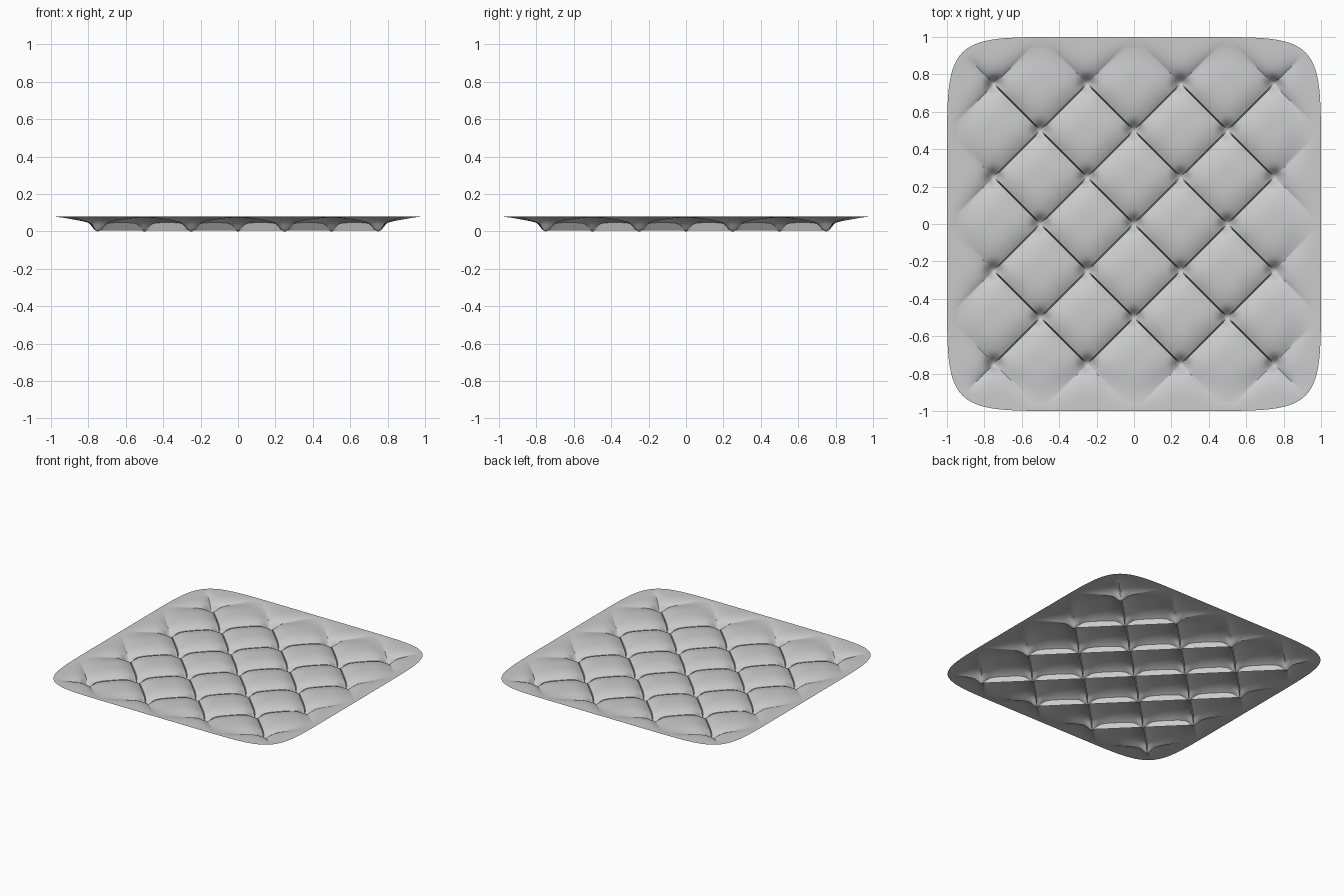
import bpy, bmesh, math

if "Cube" in bpy.data.objects:
    bpy.data.objects.remove(bpy.data.objects["Cube"])

HEIGHT = 0.08      # total rise of the padded sheet
CELLS = 160        # grid resolution
POWER = 8          # squareness of the rounded outline


def smoothstep(t):
    t = max(0.0, min(1.0, t))
    return t * t * (3 - 2 * t)


def pinch(a, fade):
    """Pull a diagonal lattice coordinate towards its nearest seam."""
    n = round(a)
    p = min(1.0, 2 * abs(a - n))
    q = p + (p ** 1.3 - p) * fade
    return n + math.copysign(q / 2, a - n), q


def tuft(x, y):
    m = max(abs(x), abs(y))
    fade = 1 - smoothstep((m - 0.75) / 0.25)     # seams die out at the border
    a0, b0 = (x + y) / 0.5, (x - y) / 0.5
    a, p = pinch(a0, fade)
    b, q = pinch(b0, fade)
    nx, ny = (a + b) * 0.25, (a - b) * 0.25
    # puffed diamonds between the seams
    z = HEIGHT * (1 - 0.44 * fade * (1 - p) ** 3) * (1 - 0.44 * fade * (1 - q) ** 3)
    # button pits
    if m < 0.95:
        d = math.hypot(p, q) * 0.177
        z *= 1 - fade * math.exp(-(d / 0.035) ** 2)
    # deep narrow pleats along the seams between buttons
    if m < 0.7501 and min(abs(a0 - round(a0)), abs(b0 - round(b0))) < 1e-3:
        z = min(z, 0.004)
    # rounded square outline
    if m > 0.75:
        r = (abs(x / m) ** POWER + abs(y / m) ** POWER) ** (-1 / POWER)
        k = 1 + (r - 1) * smoothstep((m - 0.75) / 0.25)
        nx, ny = nx * k, ny * k
    return nx, ny, z


# Padded sheet: poked grid so both diagonal seams fall on mesh edges
bm = bmesh.new()
bmesh.ops.create_grid(bm, x_segments=CELLS, y_segments=CELLS, size=1)
bmesh.ops.poke(bm, faces=bm.faces[:])
for v in bm.verts:
    v.co = tuft(v.co.x, v.co.y)
mesh = bpy.data.meshes.new("tufted_panel")
bm.to_mesh(mesh)
bm.free()

panel = bpy.data.objects.new("tufted_panel", mesh)
bpy.context.collection.objects.link(panel)

# Fabric colour
fabric = bpy.data.materials.new("light_grey_fabric")
fabric.diffuse_color = (0.6, 0.6, 0.6, 1)
fabric.use_nodes = True
fabric.node_tree.nodes["Principled BSDF"].inputs["Base Color"].default_value = fabric.diffuse_color
mesh.materials.append(fabric)

bpy.context.view_layer.objects.active = panel
panel.select_set(True)
bpy.ops.object.shade_smooth_by_angle(angle=math.radians(45))
